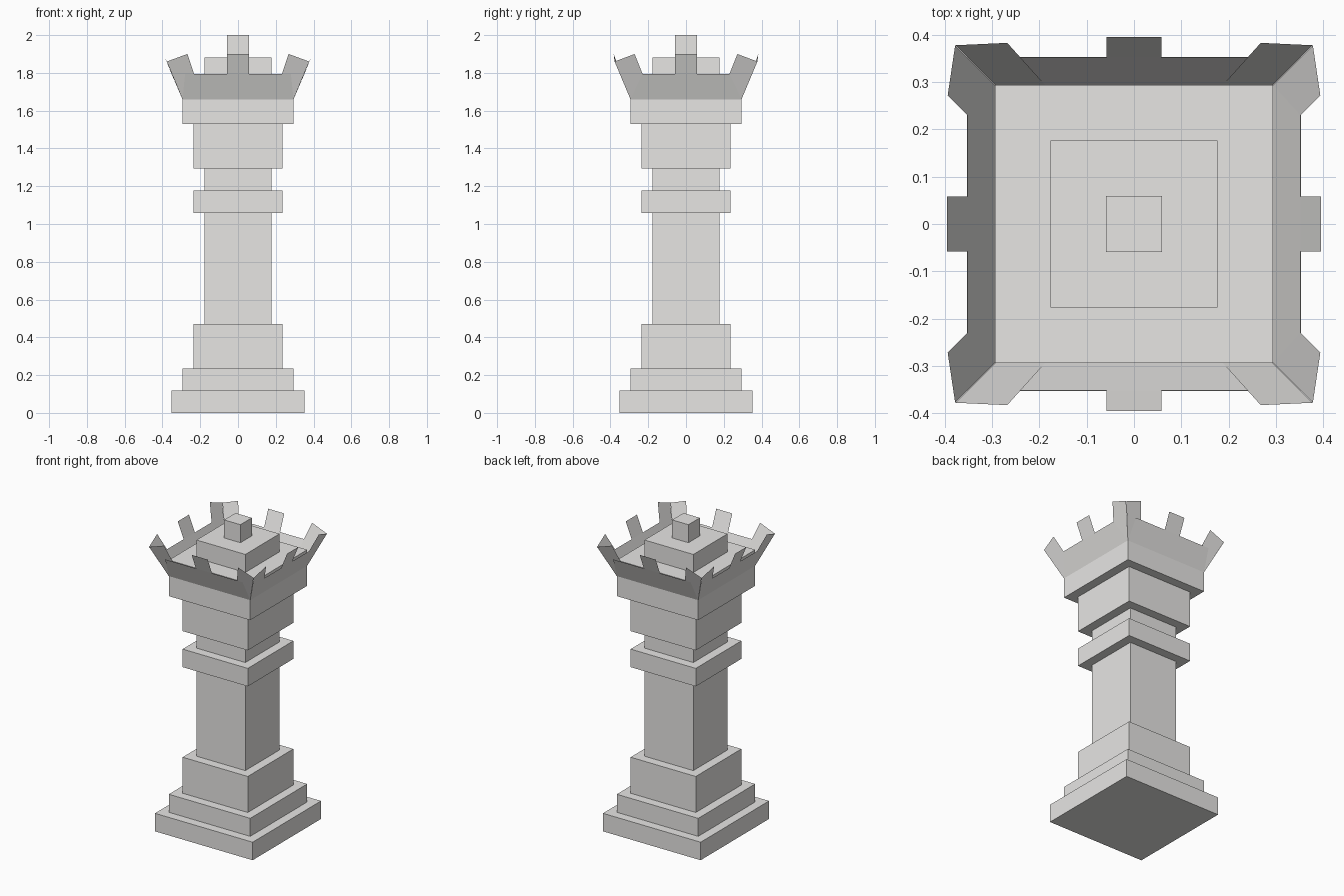
import bpy

if "Cube" in bpy.data.objects:
    bpy.data.objects.remove(bpy.data.objects["Cube"])

U = 2 / 17  # the model is built on a regular step of this size

stone = bpy.data.materials.new("pale warm grey")
stone.diffuse_color = (0.8, 0.79, 0.775, 1)
stone.use_nodes = True
stone.node_tree.nodes["Principled BSDF"].inputs["Base Color"].default_value = stone.diffuse_color


def make(name, verts, faces):
    mesh = bpy.data.meshes.new(name)
    mesh.from_pydata(verts, [], faces)
    mesh.materials.append(stone)
    mesh.update()
    obj = bpy.data.objects.new(name, mesh)
    bpy.context.collection.objects.link(obj)
    return obj


def block(name, half, z0, z1):
    """Square slab given in steps."""
    h, a, b = half * U, z0 * U, z1 * U
    ring = [(-h, -h), (h, -h), (h, h), (-h, h)]
    verts = [(x, y, a) for x, y in ring] + [(x, y, b) for x, y in ring]
    faces = [(3, 2, 1, 0), (4, 5, 6, 7)]
    faces += [(i, (i + 1) % 4, (i + 1) % 4 + 4, i + 4) for i in range(4)]
    return make(name, verts, faces)


# Stepped body
block("base_plinth", 3, 0, 1)
block("base_step", 2.5, 1, 2)
block("lower_collar", 2, 2, 4)
block("shaft", 1.5, 4, 9)
block("neck_ring", 2, 9, 10)
block("upper_shaft", 1.5, 10, 11)
block("upper_collar", 2, 11, 13)
block("crown_platform", 2.5, 13, 15)
block("crown_cap", 1.5, 15, 16)
block("top_knob", 0.5, 16, 17)

# Flared crown: thin sheets leaning outwards
Z0, ZW, ZC, ZT = 1.66, 1.795, 1.86, 1.90
R0, RW, RT = 0.294, 0.352, 0.395


def lean(z):
    return R0 + (RT - R0) * (z - Z0) / (ZT - Z0)


def sheet(name, polys, place):
    """Polygons of (along, out, z) points, placed on one side."""
    verts, faces = [], []
    for poly in polys:
        faces.append(tuple(range(len(verts), len(verts) + len(poly))))
        verts += [place(*p) for p in poly]
    make(name, verts, faces)


tooth = [(-0.058, RW, ZW), (0.058, RW, ZW), (0.058, RT, ZT), (-0.058, RT, ZT)]

# Left and right walls, with corner points cut in the same plane
side = [[(-R0, R0, Z0), (R0, R0, Z0), (0.23, RW, ZW), (-0.23, RW, ZW)], tooth]
for s in (1, -1):
    horn = [(s * R0, R0, Z0), (s * 0.378, lean(ZC), ZC),
            (s * 0.272, RT - 0.001, ZT), (s * 0.23, RW, ZW)]
    side.append(horn if s > 0 else horn[::-1])

# Front and back walls, with separate, slightly steeper corner points
front = [[(-R0, R0, Z0), (R0, R0, Z0), (0.28, RW, ZW), (-0.28, RW, ZW)], tooth]
for s in (1, -1):
    horn = [(s * 0.188, R0, Z0), (s * R0, R0, Z0),
            (s * 0.377, 0.378, ZC), (s * 0.268, 0.383, ZT)]
    front.append(horn if s > 0 else horn[::-1])

sheet("crown_wall_right", side, lambda a, o, z: (o, a, z))
sheet("crown_wall_left", side, lambda a, o, z: (-o, -a, z))
sheet("crown_wall_front", front, lambda a, o, z: (a, -o, z))
sheet("crown_wall_back", front, lambda a, o, z: (-a, o, z))
